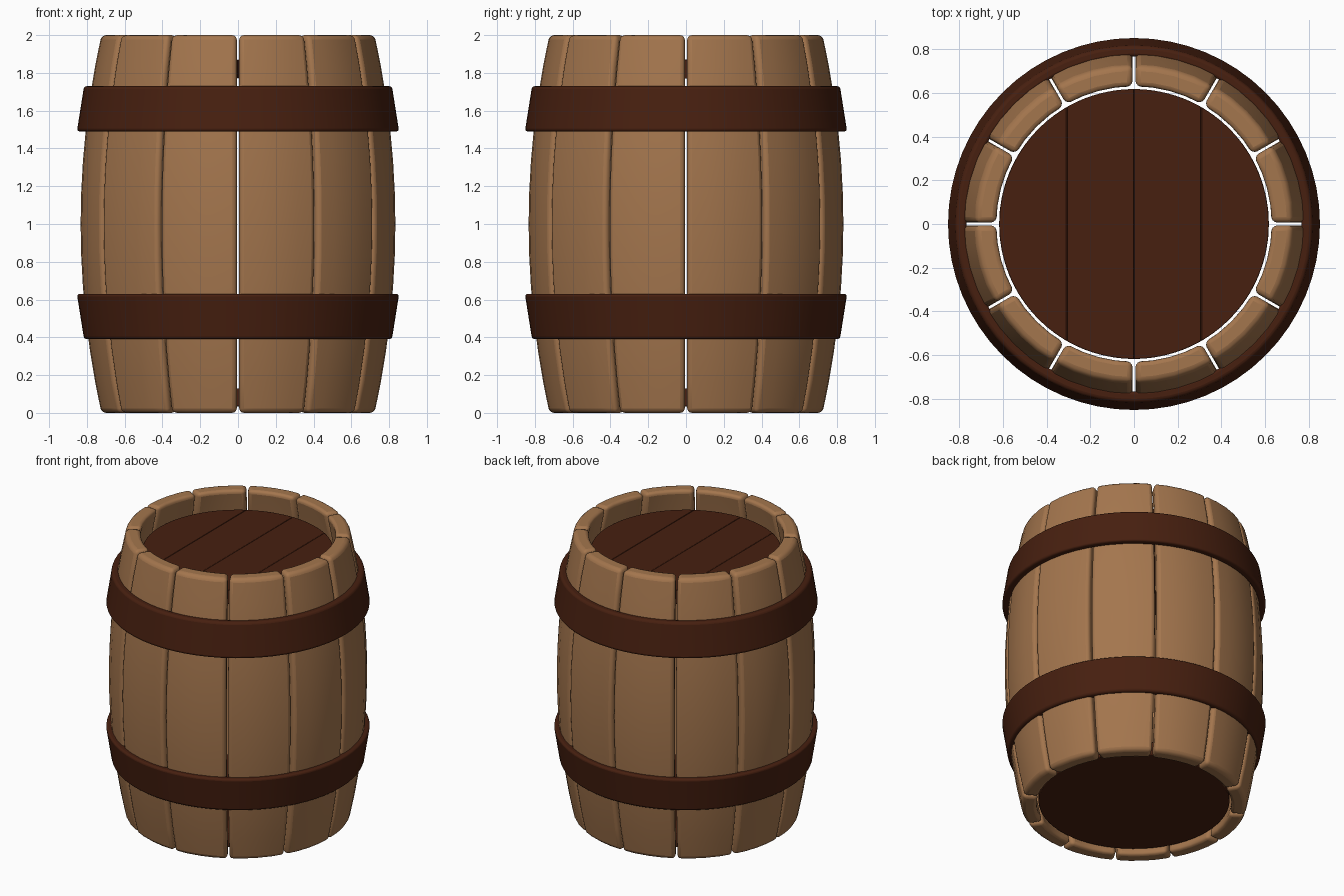
import bpy, bmesh
from math import sin, cos, asin, pi, radians, sqrt

if "Cube" in bpy.data.objects:
    bpy.data.objects.remove(bpy.data.objects["Cube"])


def material(name, rgb):
    m = bpy.data.materials.new(name)
    m.diffuse_color = (*rgb, 1)
    m.use_nodes = True
    m.node_tree.nodes["Principled BSDF"].inputs["Base Color"].default_value = m.diffuse_color
    return m


LIGHT = material("light_wood", (0.37, 0.18, 0.075))
DARK = material("dark_wood", (0.063, 0.014, 0.005))


def finish(name, bm, mat, bevel=0.0, segments=3):
    bmesh.ops.recalc_face_normals(bm, faces=bm.faces)
    me = bpy.data.meshes.new(name)
    bm.to_mesh(me)
    bm.free()
    ob = bpy.data.objects.new(name, me)
    bpy.context.collection.objects.link(ob)
    me.materials.append(mat)
    if bevel:
        mod = ob.modifiers.new("Bevel", 'BEVEL')
        mod.width = bevel
        mod.segments = segments
        mod.limit_method = 'ANGLE'
        mod.angle_limit = radians(40)
    bpy.ops.object.select_all(action='DESELECT')
    ob.select_set(True)
    bpy.context.view_layer.objects.active = ob
    bpy.ops.object.shade_smooth_by_angle(angle=radians(35))
    return ob


def prism(bm, rings):
    """Skin closed rings of points and cap both ends."""
    vs = [[bm.verts.new(p) for p in ring] for ring in rings]
    n = len(vs[0])
    for a, b in zip(vs, vs[1:]):
        for i in range(n):
            bm.faces.new((a[i], a[(i + 1) % n], b[(i + 1) % n], b[i]))
    bm.faces.new(vs[0][::-1])
    bm.faces.new(vs[-1])


# Bulging staves
STAVES, GAP, THICK, ROWS, ARC = 12, 0.006, 0.1, 12, 4
for k in range(STAVES):
    start = 2 * pi * k / STAVES
    rings = []
    for j in range(ROWS + 1):
        z = 2 * j / ROWS
        outer = 0.835 - 0.11 * abs(z - 1) ** 2
        ring = []
        for r, order in ((outer, range(ARC + 1)), (outer - THICK, range(ARC, -1, -1))):
            edge = asin(GAP / r)
            for i in order:
                a = start + edge + (2 * pi / STAVES - 2 * edge) * i / ARC
                ring.append((r * cos(a), r * sin(a), z))
        rings.append(ring)
    bm = bmesh.new()
    prism(bm, rings)
    finish(f"stave_{k + 1}", bm, LIGHT, 0.025)

# Tapered hoops, mirrored about mid height
SIDES = 64
section = [(0.815, 1.73), (0.853, 1.49), (0.80, 1.49), (0.765, 1.73)]
for name, flip in (("upper_hoop", False), ("lower_hoop", True)):
    bm = bmesh.new()
    loops = []
    for s in range(SIDES):
        a = 2 * pi * s / SIDES
        loops.append([bm.verts.new((r * cos(a), r * sin(a), 2.12 - z if flip else z))
                      for r, z in section])
    for s in range(SIDES):
        p, q = loops[s], loops[(s + 1) % SIDES]
        for i in range(4):
            bm.faces.new((p[i], p[(i + 1) % 4], q[(i + 1) % 4], q[i]))
    finish(name, bm, DARK, 0.015)

# Lid planks cut from a disc
R, W = 0.617, 0.617 / 2
for k in range(4):
    x0, x1 = -R + k * W, -R + (k + 1) * W
    x0, x1 = x0 + (0.001 if k else 0), x1 - (0.001 if k < 3 else 0)
    n = 14
    if k == 0:
        t0, t1 = pi, pi - asin(sqrt(1 - (x1 / R) ** 2))
    xs = [x0 + (x1 - x0) * (1 - cos(pi * i / n)) / 2 for i in range(n + 1)]
    half = [(x, sqrt(max(0, R * R - x * x))) for x in xs]
    outline = half + [(x, -y) for x, y in reversed(half) if y > 1e-4]
    bm = bmesh.new()
    prism(bm, [[(x, y, z) for x, y in outline] for z in (1.77, 1.87)])
    finish(f"lid_plank_{k + 1}", bm, DARK, 0.008, 2)

# Bottom disc
bm = bmesh.new()
prism(bm, [[(R * cos(2 * pi * i / SIDES), R * sin(2 * pi * i / SIDES), z)
            for i in range(SIDES)] for z in (0.035, 0.13)])
finish("bottom", bm, DARK, 0.006, 2)
